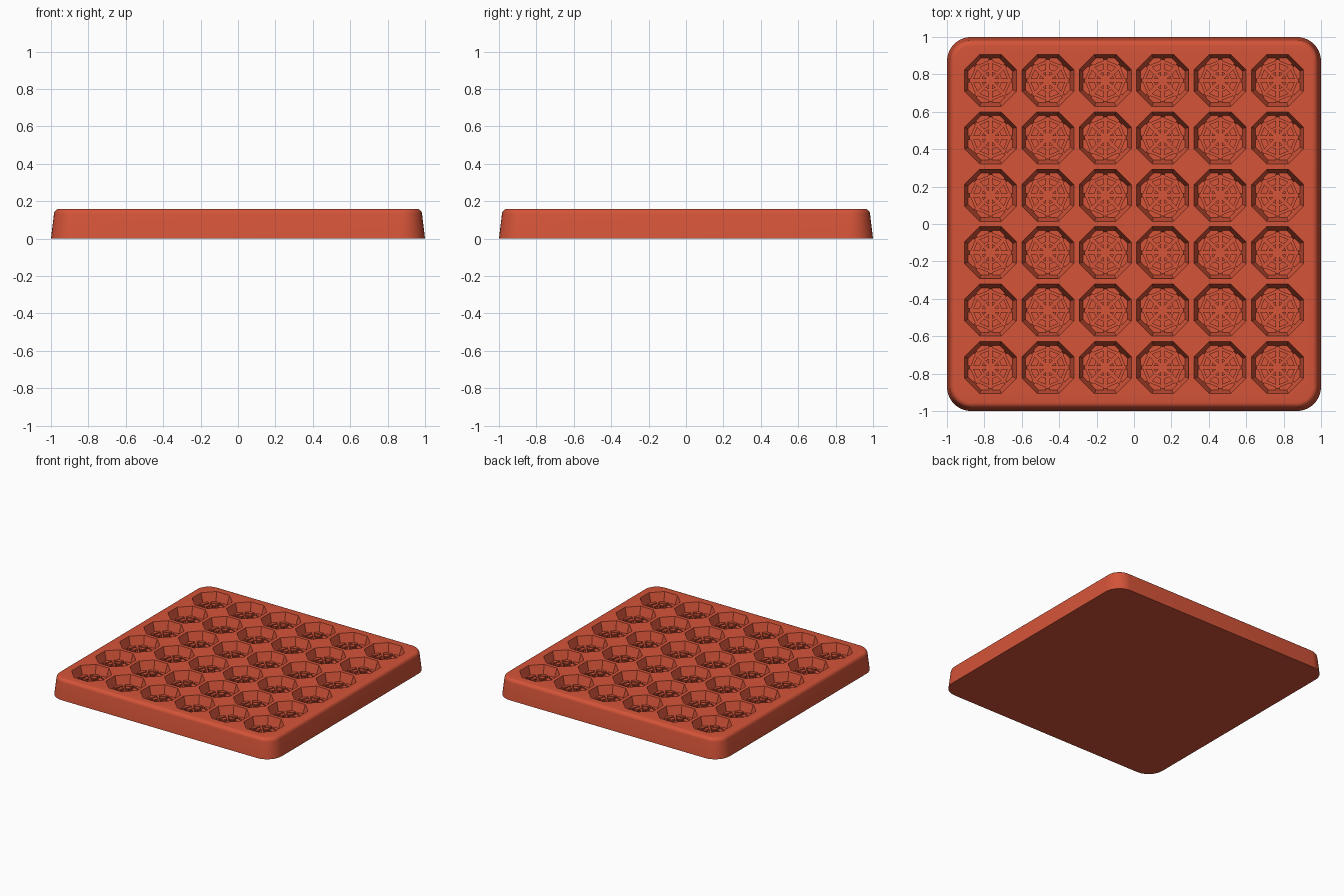
import bpy, bmesh
from math import cos, sin, pi, radians
from mathutils import Vector

cube = bpy.data.objects.get("Cube")
if cube:
    bpy.data.objects.remove(cube, do_unlink=True)

PITCH = 0.307        # spacing of the pockets
TOP = 0.16           # tray height
GROOVE_Z = 0.065     # bottom of the web grooves
FLOOR_Z = 0.09       # floor of the pockets
RIM = 0.139          # pocket apothem at the top
FLOOR_R = 0.119      # pocket apothem at the floor
SPOKE = 0.009        # half width of a web spoke
STRAND = 0.006       # half width of a web ring
RINGS = (0.052, 0.098)

terracotta = bpy.data.materials.new("terracotta red")
terracotta.use_nodes = True
colour = (0.66, 0.088, 0.04, 1)
terracotta.diffuse_color = colour
terracotta.node_tree.nodes["Principled BSDF"].inputs["Base Color"].default_value = colour


def make_object(name, bm):
    bmesh.ops.recalc_face_normals(bm, faces=bm.faces[:])
    mesh = bpy.data.meshes.new(name)
    bm.to_mesh(mesh)
    bm.free()
    mesh.materials.append(terracotta)
    obj = bpy.data.objects.new(name, mesh)
    bpy.context.collection.objects.link(obj)
    return obj


def loft(bm, loops):
    """Join closed loops of points into a capped solid."""
    rows = [[bm.verts.new(p) for p in loop] for loop in loops]
    for low, high in zip(rows, rows[1:]):
        for i in range(len(low)):
            j = (i + 1) % len(low)
            bm.faces.new((low[i], low[j], high[j], high[i]))
    bm.faces.new(rows[0][::-1])
    bm.faces.new(rows[-1])


def rounded_square(inset, z, radius=0.13, steps=9):
    centre = 1 - radius
    loop = []
    for k, (sx, sy) in enumerate(((1, 1), (-1, 1), (-1, -1), (1, -1))):
        for s in range(steps + 1):
            a = (k + s / steps) * pi / 2
            r = radius - inset
            loop.append((sx * centre + r * cos(a), sy * centre + r * sin(a), z))
    return loop


def octagon(centre, apothem, z):
    r = apothem / cos(pi / 8)
    return [centre + Vector((r * cos((k + 0.5) * pi / 4), r * sin((k + 0.5) * pi / 4), z))
            for k in range(8)]


centres = [Vector(((i - 2.5) * PITCH, (j - 2.5) * PITCH, 0))
           for i in range(6) for j in range(6)]

# Tray: tapered slab with rounded corners and a rounded top edge
bm = bmesh.new()
profile = [(0, 0)]
for s in range(6):
    a = radians(5 + 85 * s / 5)
    profile.append((0.016 + 0.03 * (1 - cos(a)), TOP - 0.03 * (1 - sin(a))))
loft(bm, [rounded_square(inset, z) for inset, z in profile])
tray = make_object("tray", bm)

# Octagonal tapered pockets cut from the slab
bm = bmesh.new()
slope = (RIM - FLOOR_R) / (TOP - FLOOR_Z)
for c in centres:
    loft(bm, [octagon(c, RIM + slope * (z - TOP), z) for z in (GROOVE_Z, TOP + 0.03)])
cutter = make_object("pocket_cutter", bm)
cutter.hide_render = True

cut = tray.modifiers.new("pockets", "BOOLEAN")
cut.operation = "DIFFERENCE"
cut.solver = "EXACT"
cut.object = cutter
bpy.ops.object.select_all(action="DESELECT")
bpy.context.view_layer.objects.active = tray
tray.select_set(True)
bpy.ops.object.modifier_apply(modifier=cut.name)
bpy.data.objects.remove(cutter, do_unlink=True)
bpy.ops.object.shade_smooth_by_angle(angle=radians(30))


def sector_tiles(a):
    """Outlines of the floor tiles between two neighbouring spokes."""
    b, mid = a + pi / 4, a + pi / 8

    def near_first(r):
        return Vector((r * cos(a) - SPOKE * sin(a), r * sin(a) + SPOKE * cos(a), 0))

    def near_second(r):
        return Vector((r * cos(b) + SPOKE * sin(b), r * sin(b) - SPOKE * cos(b), 0))

    def on_bisector(r):
        return Vector((r * cos(mid), r * sin(mid), 0))

    inner, outer = RINGS
    return [
        [on_bisector(SPOKE / sin(pi / 8)), near_first(inner - STRAND), near_second(inner - STRAND)],
        [near_first(inner + STRAND), near_first(outer - STRAND),
         near_second(outer - STRAND), near_second(inner + STRAND)],
        [near_first(outer + STRAND), near_first(FLOOR_R),
         on_bisector(FLOOR_R / cos(pi / 8)), near_second(FLOOR_R), near_second(outer + STRAND)],
    ]


# Raised floor tiles that leave a web of grooves in every pocket
bm = bmesh.new()
for c in centres:
    for k in range(8):
        for outline in sector_tiles(k * pi / 4):
            loft(bm, [[c + p + Vector((0, 0, z)) for p in outline]
                      for z in (GROOVE_Z - 0.002, FLOOR_Z)])
make_object("pocket_floor_tiles", bm)
